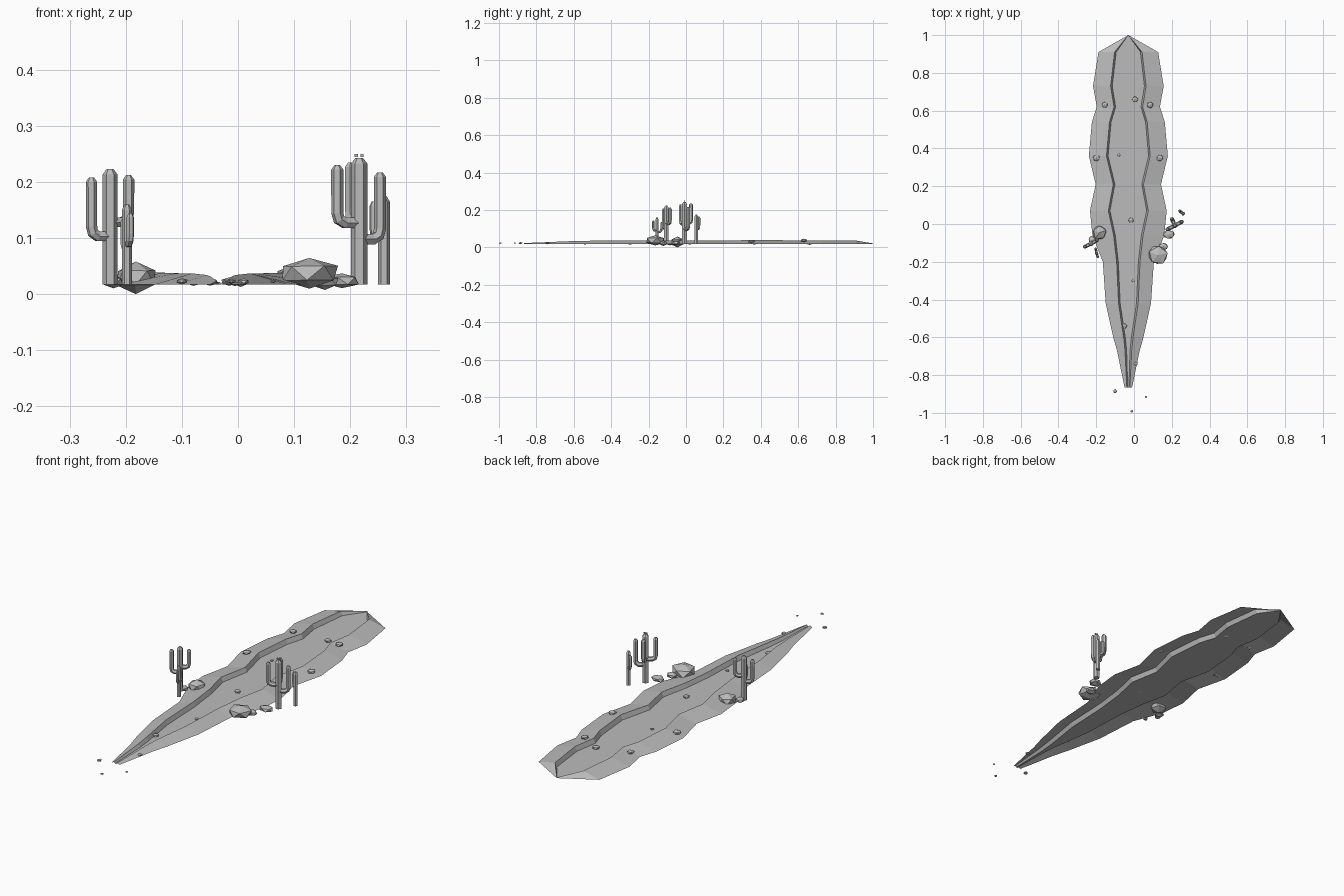
import bpy, bmesh, math, random
from mathutils import Vector, Matrix

random.seed(4)
if "Cube" in bpy.data.objects:
    bpy.data.objects.remove(bpy.data.objects["Cube"])

stone = bpy.data.materials.new("desert_grey")
stone.use_nodes = True
GREY = (0.5, 0.5, 0.5, 1)
stone.diffuse_color = GREY
stone.node_tree.nodes["Principled BSDF"].inputs["Base Color"].default_value = GREY

BASE = 0.017
MID = -0.03


def add(name, mesh):
    mesh.materials.append(stone)
    ob = bpy.data.objects.new(name, mesh)
    bpy.context.collection.objects.link(ob)
    return ob


# Canyon bed: each station is y, outer half width, rim half width, rim height
stations = [
    (-0.865, 0.02, 0.008, 0.006), (-0.67, 0.06, 0.018, 0.014),
    (-0.6, 0.08, 0.025, 0.017), (-0.42, 0.12, 0.052, 0.02),
    (-0.2, 0.135, 0.062, 0.02), (-0.06, 0.19, 0.078, 0.02),
    (0.07, 0.203, 0.106, 0.021), (0.21, 0.173, 0.08, 0.02),
    (0.36, 0.209, 0.116, 0.022), (0.54, 0.193, 0.1, 0.021),
    (0.62, 0.167, 0.076, 0.021), (0.73, 0.187, 0.094, 0.021),
    (0.91, 0.158, 0.073, 0.019), (1.0, 0.001, 0.001, 0.004)]
bm = bmesh.new()
rows = []
for y, outer, rim, h in stations:
    foot = max(rim - 0.009, rim * 0.4)
    half = [(-outer, 0), (-rim, h), (-foot, 0)]
    profile = half + [(-x, z) for x, z in reversed(half)]
    rows.append([bm.verts.new((MID + x, y, BASE + z)) for x, z in profile])
for a, b in zip(rows, rows[1:]):
    for i in range(5):
        bm.faces.new((a[i], a[i + 1], b[i + 1], b[i]))
mesh = bpy.data.meshes.new("canyon_bed")
bm.to_mesh(mesh)
bm.free()
add("canyon_bed", mesh)


# Cactus stems: tapered six-sided tubes along short paths
def tube(name, path, radius):
    cu = bpy.data.curves.new(name, "CURVE")
    cu.dimensions = "3D"
    cu.bevel_depth = radius
    cu.bevel_resolution = 1
    cu.use_fill_caps = True
    sp = cu.splines.new("POLY")
    sp.points.add(len(path) - 1)
    for p, co in zip(sp.points, path):
        p.co = (*co, 1)
    sp.points[-1].radius = 0.45
    tmp = bpy.data.objects.new(name + "_path", cu)
    bpy.context.collection.objects.link(tmp)
    dg = bpy.context.evaluated_depsgraph_get()
    mesh = bpy.data.meshes.new_from_object(tmp.evaluated_get(dg))
    bpy.data.objects.remove(tmp)
    mesh.materials.clear()
    for poly in mesh.polygons:
        poly.use_smooth = False
    add(name, mesh)


def cactus(name, x, y, top, radius, arms):
    tube(name + "_trunk", [(x, y, BASE), (x, y, top - 0.01), (x, y, top)], radius)
    for i, (dx, dy, low, high) in enumerate(arms):
        r = radius * 0.75
        at = lambda t, z: (x + dx * t, y + dy * t, z)
        tube(f"{name}_arm_{i + 1}",
             [at(0, low), at(0.65, low), at(0.92, low + 0.006), at(1, low + 0.018),
              at(1, high - 0.008), at(1, high)], r)


cactus("right_cactus", -0.228, -0.105, 0.223, 0.0135,
       [(-0.033, -0.015, 0.103, 0.208), (0.033, 0.02, 0.128, 0.212)])
cactus("right_small_cactus", -0.198, -0.155, 0.16, 0.009,
       [(-0.005, 0.024, 0.083, 0.135), (0.006, -0.02, 0.09, 0.145)])
cactus("left_cactus", 0.216, -0.008, 0.243, 0.0145,
       [(-0.039, -0.02, 0.127, 0.23), (0.037, 0.02, 0.098, 0.217),
        (-0.015, 0.035, 0.13, 0.235)])
cactus("left_small_cactus", 0.26, 0.055, 0.175, 0.0105,
       [(-0.018, 0.014, 0.1, 0.165)])


# Rocks: jittered low-poly lumps
def rock(name, x, y, z, sx, sy, sz):
    bm = bmesh.new()
    bmesh.ops.create_icosphere(bm, subdivisions=1, radius=1)
    bmesh.ops.rotate(bm, verts=bm.verts, cent=(0, 0, 0),
                     matrix=Matrix.Rotation(random.uniform(0, math.tau), 3, "Z"))
    for v in bm.verts:
        v.co *= random.uniform(0.92, 1.08)
        v.co = Vector((x + v.co.x * sx, y + v.co.y * sy, max(0, z + v.co.z * sz)))
    mesh = bpy.data.meshes.new(name)
    bm.to_mesh(mesh)
    bm.free()
    add(name, mesh)


rock("left_boulder", 0.127, -0.165, 0.037, 0.056, 0.055, 0.029)
rock("left_rock", 0.185, -0.055, 0.024, 0.032, 0.025, 0.014)
rock("left_rock_small", 0.155, -0.12, 0.022, 0.028, 0.022, 0.014)
rock("right_boulder", -0.182, -0.045, 0.029, 0.04, 0.042, 0.029)
rock("right_rock", -0.222, -0.085, 0.022, 0.02, 0.024, 0.012)

# Pebbles: x, y, height above base, radius
pebbles = [
    (0.085, 0.63, 0.02, 0.018), (-0.155, 0.63, 0.016, 0.017),
    (-0.2, 0.35, 0.013, 0.02), (0.137, 0.35, 0.014, 0.019),
    (0.005, 0.66, 0.005, 0.017), (-0.016, 0.02, 0.005, 0.015),
    (-0.05, -0.54, 0.005, 0.014), (0.01, -0.74, 0.005, 0.011),
    (-0.08, 0.365, 0.002, 0.009), (-0.005, -0.3, 0.002, 0.009),
    (-0.1, -0.885, 0.006, 0.011), (0.063, -0.915, 0.006, 0.006),
    (-0.012, -0.992, 0.006, 0.008)]
for i, (x, y, z, r) in enumerate(pebbles):
    rock(f"pebble_{i + 1}", x, y, BASE + z, r, r, r * 0.5)

# Tiny buds on the tallest cactus
for side in (-1, 1):
    bm = bmesh.new()
    bmesh.ops.create_cube(bm, size=0.006)
    bmesh.ops.translate(bm, verts=bm.verts, vec=(0.216 + side * 0.005, -0.008, 0.247))
    mesh = bpy.data.meshes.new("bud")
    bm.to_mesh(mesh)
    bm.free()
    add("left_bud" if side > 0 else "right_bud", mesh)
